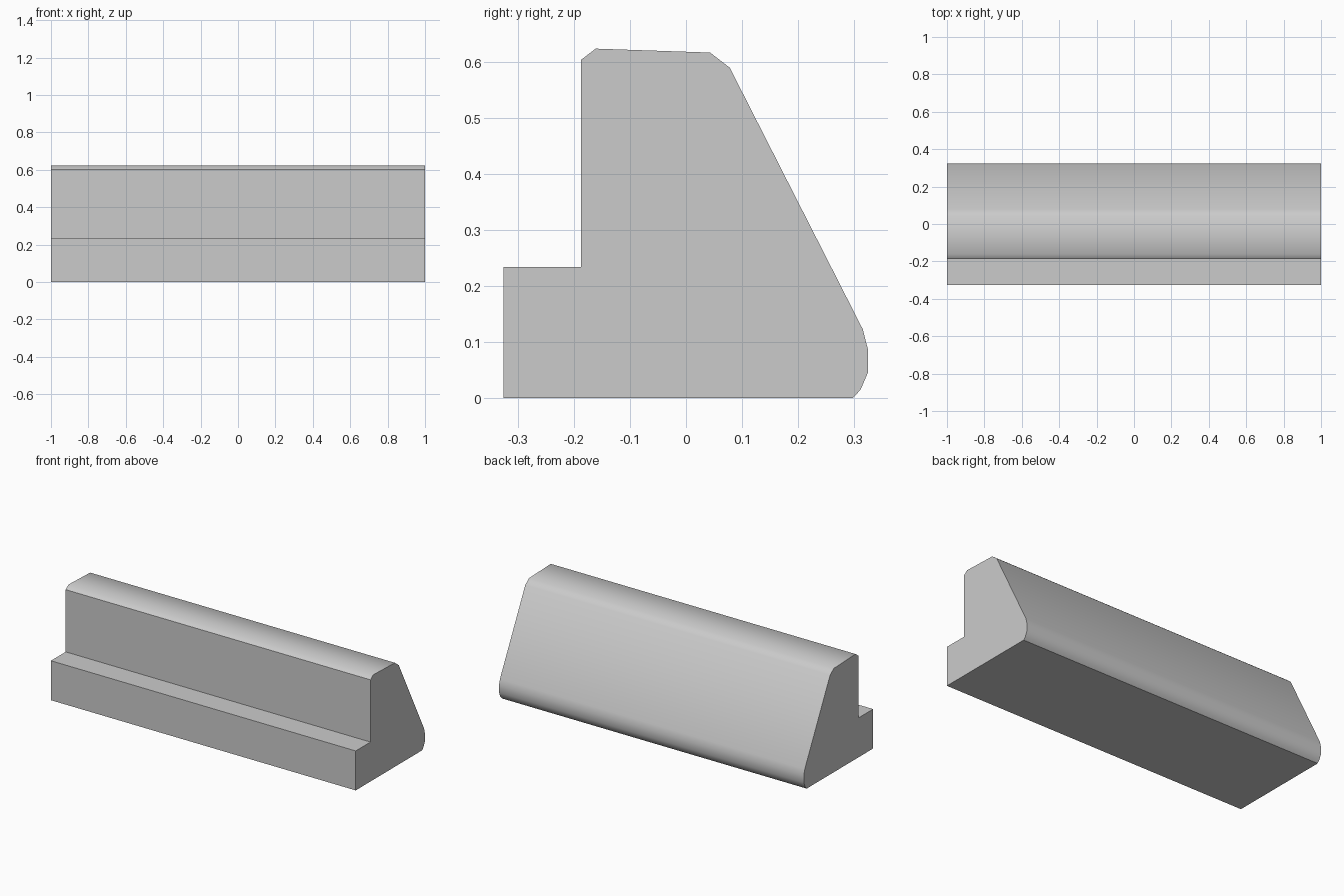
import bpy
import bmesh
import math

cube = bpy.data.objects.get("Cube")
if cube:
    bpy.data.objects.remove(cube, do_unlink=True)

HALF_LENGTH = 1.0

# Plain grey finish
grey = bpy.data.materials.new("light_grey")
grey.use_nodes = True
colour = (0.6, 0.6, 0.6, 1)
grey.diffuse_color = colour
grey.node_tree.nodes["Principled BSDF"].inputs["Base Color"].default_value = colour

# Side profile (y, z): front step, upright wall, crown, sloped back, rounded heel
profile = [
    (-0.325, 0), (-0.325, 0.234), (-0.187, 0.234),
    (-0.187, 0.603), (-0.161, 0.623),
    (0.043, 0.616), (0.078, 0.589),
    (0.315, 0.123), (0.324, 0.088), (0.324, 0.045), (0.311, 0.015), (0.297, 0),
]

# Extrude the profile along x
bm = bmesh.new()
end = bm.faces.new([bm.verts.new((-HALF_LENGTH, y, z)) for y, z in profile])
swept = bmesh.ops.extrude_face_region(bm, geom=[end], use_keep_orig=True)
moved = [v for v in swept["geom"] if isinstance(v, bmesh.types.BMVert)]
bmesh.ops.translate(bm, verts=moved, vec=(2 * HALF_LENGTH, 0, 0))
bmesh.ops.recalc_face_normals(bm, faces=bm.faces)
mesh = bpy.data.meshes.new("stepped_block")
bm.to_mesh(mesh)
bm.free()
mesh.materials.append(grey)

block = bpy.data.objects.new("stepped_block", mesh)
bpy.context.collection.objects.link(block)

# Smooth crown and heel, crisp step and ends
bpy.ops.object.select_all(action="DESELECT")
block.select_set(True)
bpy.context.view_layer.objects.active = block
bpy.ops.object.shade_smooth_by_angle(angle=math.radians(43))
